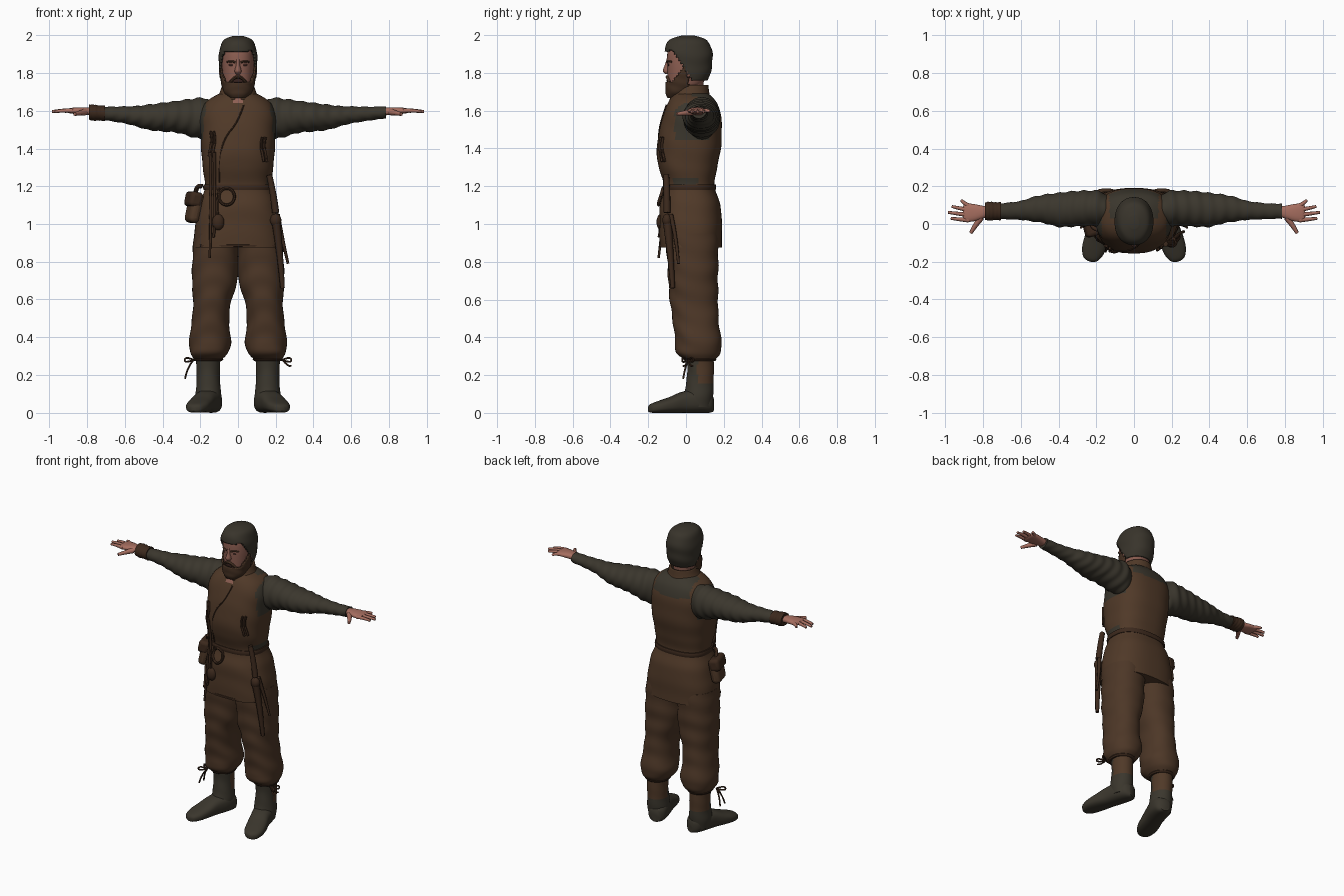
import bpy, bmesh
from math import sin, cos, pi, radians, copysign
from mathutils import Vector, Matrix
from mathutils.bvhtree import BVHTree

if "Cube" in bpy.data.objects:
    bpy.data.objects.remove(bpy.data.objects["Cube"])


def material(name, *rgb):
    m = bpy.data.materials.new(name)
    m.use_nodes = True
    m.diffuse_color = (*rgb, 1)
    bsdf = m.node_tree.nodes["Principled BSDF"]
    bsdf.inputs["Base Color"].default_value = (*rgb, 1)
    bsdf.inputs["Roughness"].default_value = 0.9
    return m


CLOTH = material("brown cloth", .08, .041, .021)
TROUSER = material("trouser brown", .074, .038, .02)
OLIVE = material("dark olive wool", .043, .037, .026)
LEATHER = material("dark leather", .045, .022, .012)
SKIN = material("hand skin", .38, .155, .115)
FACE = material("face skin", .27, .115, .085)
HAIR = material("dark hair", .04, .034, .024)
BEARD = material("brown beard", .055, .028, .015)
EYE = material("eye shadow", .06, .025, .02)


def finish(name, mesh, *mats, angle=45):
    ob = bpy.data.objects.new(name, mesh)
    bpy.context.collection.objects.link(ob)
    for m in mats:
        mesh.materials.append(m)
    bpy.ops.object.select_all(action="DESELECT")
    ob.select_set(True)
    bpy.context.view_layer.objects.active = ob
    bpy.ops.object.shade_smooth_by_angle(angle=radians(angle))
    return ob


def smooth_rows(rows, steps):
    rows = [Vector(r) for r in rows]
    last, out = len(rows) - 1, []
    for i in range(last):
        a, b, c, d = (rows[min(max(i + k, 0), last)] for k in (-1, 0, 1, 2))
        for j in range(steps):
            f = j / steps
            out.append(b + (c - a) * f / 2 + (2 * a - 5 * b + 4 * c - d) * f**2 / 2
                       + (3 * b - a - 3 * c + d) * f**3 / 2)
    return out + [rows[-1]]


PLACE = {"x": lambda t, u, v: (t, u, v),
         "y": lambda t, u, v: (u, t, v),
         "z": lambda t, u, v: (u, v, t)}


def loft(name, rows, *mats, axis="z", n=32, steps=5, power=2, fold=0, freq=60,
         rule=None, keep=None, matrix=None):
    """Rows are (position along axis, centre u, centre v, radius u, radius v)."""
    bm = bmesh.new()
    rings = []
    for t, u, v, ru, rv in smooth_rows(rows, steps):
        ring = []
        for k in range(n):
            a = 2 * pi * k / n
            g = 1 + fold * sin(freq * t + 2 * sin(a) + 1.5 * cos(2 * a))
            du, dv = (copysign(abs(w) ** (2 / power), w) for w in (cos(a), sin(a)))
            ring.append(bm.verts.new(PLACE[axis](
                t, u + max(ru, .002) * g * du, v + max(rv, .002) * g * dv)))
        rings.append(ring)
    for p, q in zip(rings, rings[1:]):
        for k in range(n):
            bm.faces.new((p[k], p[k - 1], q[k - 1], q[k]))
    bm.faces.new(rings[0])
    bm.faces.new(rings[-1])
    bmesh.ops.recalc_face_normals(bm, faces=bm.faces)
    for f in bm.faces:
        if rule:
            f.material_index = rule(f.calc_center_median())
    if keep:
        bad = [f for f in bm.faces if not keep(f.calc_center_median())]
        bmesh.ops.delete(bm, geom=bad, context="FACES")
    if matrix:
        bm.transform(matrix)
        bmesh.ops.recalc_face_normals(bm, faces=bm.faces)
    mesh = bpy.data.meshes.new(name)
    bm.to_mesh(mesh)
    bm.free()
    ob = finish(name, mesh, *mats)
    if keep:
        mod = ob.modifiers.new("thickness", "SOLIDIFY")
        mod.thickness, mod.offset = .012, -1
    return ob


def tube(name, pts, r, mat, taper=1):
    cu = bpy.data.curves.new(name, "CURVE")
    cu.dimensions, cu.bevel_depth, cu.bevel_resolution = "3D", r, 2
    cu.use_fill_caps = True
    s = cu.splines.new("NURBS")
    s.points.add(len(pts) - 1)
    for i, p in enumerate(pts):
        s.points[i].co = (*p, 1)
        s.points[i].radius = 1 + (taper - 1) * i / (len(pts) - 1)
    s.order_u, s.use_endpoint_u, s.resolution_u = 3, True, 6
    tmp = bpy.data.objects.new("path", cu)
    bpy.context.collection.objects.link(tmp)
    deps = bpy.context.evaluated_depsgraph_get()
    mesh = bpy.data.meshes.new_from_object(tmp.evaluated_get(deps))
    mesh.name = name
    bpy.data.objects.remove(tmp)
    mesh.materials.clear()
    return finish(name, mesh, mat)


def solid(name, kind, loc, size, mat, rot=(0, 0, 0), bevel=0):
    bm = bmesh.new()
    if kind == "box":
        bmesh.ops.create_cube(bm, size=1)
    else:
        bmesh.ops.create_uvsphere(bm, u_segments=16, v_segments=10, radius=.5)
    bmesh.ops.scale(bm, vec=size, verts=bm.verts)
    mesh = bpy.data.meshes.new(name)
    bm.to_mesh(mesh)
    bm.free()
    ob = finish(name, mesh, mat)
    ob.location, ob.rotation_euler = loc, rot
    if bevel:
        mod = ob.modifiers.new("rounding", "BEVEL")
        mod.width, mod.segments = bevel, 3
    return ob


def surface(ob):
    tree = BVHTree.FromPolygons([v.co for v in ob.data.vertices],
                                [p.vertices for p in ob.data.polygons])
    return lambda x, z, gap=.004: Vector(
        (x, tree.ray_cast(Vector((x, -1, z)), Vector((0, 1, 0)))[0].y - gap, z))


# Tunic: brown body, olive armholes and back yoke, open neck
def tunic_colour(c):
    x = abs(c.x)
    if c.y < 0 and c.z > 1.62 and x < (c.z - 1.61) * .5:
        return 2
    if x > .17 and c.z > 1.44 and -.06 < c.y < .16:
        return 1
    if c.y > .03 and c.z > 1.575 + x * .15 and x < .13:
        return 1
    return int(c.x > .1 and 1.19 < c.z < 1.24 and -.07 < c.y < .06)


tunic = loft("tunic", [
    (.875, 0, .025, .235, .165), (1, 0, .025, .225, .165), (1.1, 0, .022, .205, .16),
    (1.2, 0, .018, .175, .133), (1.3, 0, .01, .187, .155), (1.4, 0, .015, .195, .17),
    (1.5, 0, .025, .2, .165), (1.58, 0, .032, .2, .152), (1.64, 0, .035, .175, .13),
    (1.68, 0, .03, .12, .1), (1.7, 0, .03, .07, .07)],
    CLOTH, OLIVE, FACE, n=64, steps=7, power=2.5, fold=.006, freq=45, rule=tunic_colour)
front = surface(tunic)
loft("belt", [(1.18, 0, .018, .182, .139), (1.195, 0, .018, .185, .142),
              (1.21, 0, .018, .182, .139)], LEATHER, n=48, steps=2, power=2.5)
loft("collar", [(1.655, 0, .022, .125, .112), (1.69, 0, .024, .1, .1),
                (1.735, 0, .03, .084, .088)], CLOTH, n=48,
     keep=lambda c: 1.66 < c.z < 1.732 and not (c.y < 0 and abs(c.x) < .012 + (c.z - 1.66) * .5))
tube("front_seam", [front(x, z) for x, z in (
    (.03, 1.63), (0, 1.54), (-.07, 1.46), (-.1, 1.35), (-.1, 1.22))], .004, LEATHER)
tube("hem", [front(x, .885, .001) for x in (-.2, -.1, 0, .1, .2)], .006, LEATHER)

# Neck, head and facial features
loft("neck", [(1.62, 0, .03, .068, .068), (1.7, 0, .025, .062, .066),
              (1.78, 0, .03, .062, .066)], FACE)
HEAD = [(1.675, 0, -.055, .03, .03), (1.7, 0, -.035, .058, .06), (1.74, 0, -.005, .074, .09),
        (1.8, 0, .008, .083, .106), (1.86, 0, .012, .086, .112), (1.92, 0, .012, .081, .108),
        (1.965, 0, .01, .058, .08), (1.985, 0, .01, .01, .02)]
head = loft("head", HEAD, FACE, n=40, power=2.2)
face = surface(head)


def shell(grow, lift):
    return [(1.8 + (t - 1.8) * lift, u, v, a + grow, b + grow) for t, u, v, a, b in HEAD]


def hairline(c):
    back = min(max((c.y + .075) / .11, 0), 1)
    return c.z > 1.91 - .15 * back + .12 * max(c.x, 0) * (1 - back)


loft("hair", shell(.016, 1.065), HAIR, n=64, steps=8, power=2.2, fold=.014, freq=70,
     keep=hairline)
loft("beard", shell(.013, 1.06), BEARD, n=64, steps=8, power=2.2, fold=.012, freq=130,
     keep=lambda c: c.y < .012 and c.z < 1.752 + max(0, c.y + .075) * 1.3)
loft("nose", [(1.875, 0, -.09, .009, .012), (1.84, 0, -.095, .011, .018),
              (1.81, 0, -.1, .018, .022), (1.793, 0, -.095, .01, .012)], FACE, n=16)
tube("moustache", [face(x, z, .003) for x, z in (
    (-.042, 1.75), (-.022, 1.774), (0, 1.78), (.022, 1.774), (.042, 1.75))], .009, BEARD)
tube("lips", [face(x, 1.758, .002) for x in (-.022, 0, .022)], .007, EYE)
for s, side in ((1, "left"), (-1, "right")):
    solid(side + "_eye", "ball", face(.035 * s, 1.843, 0), (.03, .008, .012), EYE)
    tube(side + "_brow", [face(x * s, z, 0) for x, z in (
        (.014, 1.856), (.034, 1.866), (.058, 1.858))], .006, BEARD)
    solid(side + "_ear", "ball", (.09 * s, .02, 1.81), (.02, .04, .068), FACE,
          (radians(-12), 0, 0))

# Arms and hands
FINGERS = (("index", .02, .03, .97), ("middle", .048, .062, .985),
           ("ring", .074, .093, .965), ("little", .096, .126, .915))
for s, side in ((1, "left"), (-1, "right")):
    flip = Matrix.Scale(s, 4, (1, 0, 0))
    loft(side + "_sleeve", [
        (.13, .07, 1.56, .07, .085), (.18, .082, 1.56, .092, .108), (.24, .083, 1.562, .094, .102),
        (.32, .08, 1.568, .094, .085), (.4, .075, 1.566, .09, .076), (.48, .08, 1.566, .075, .066),
        (.55, .077, 1.572, .062, .052), (.6, .072, 1.578, .05, .045), (.7, .068, 1.585, .042, .036),
        (.785, .068, 1.592, .04, .032)], OLIVE, axis="x", n=40, steps=7,
        fold=.035, freq=95, matrix=flip)
    loft(side + "_palm", [
        (.77, .066, 1.595, .026, .02), (.81, .062, 1.598, .036, .02), (.85, .06, 1.6, .046, .018),
        (.89, .06, 1.6, .048, .014), (.905, .06, 1.6, .036, .008)],
        SKIN, axis="x", n=24, power=2.4, matrix=flip)
    for finger, y0, y1, tip in FINGERS:
        tube(f"{side}_{finger}_finger", [
            (.875 * s, y0, 1.6), ((tip + .89) / 2 * s, (y0 + y1) / 2, 1.603), (tip * s, y1, 1.595)],
            .0125, SKIN, .6)
    tube(side + "_thumb", [(.81 * s, .035, 1.593), (.84 * s, -.005, 1.588),
                           (.865 * s, -.048, 1.582)], .018, SKIN, .5)
loft("right_wrist_wrap", [(-.79, .068, 1.592, .046, .04), (-.765, .068, 1.59, .05, .043),
                          (-.735, .068, 1.588, .047, .04), (-.705, .068, 1.586, .048, .042)],
     LEATHER, axis="x", fold=.03, freq=300)

# Trousers, ankle wraps and boots
for s, side in ((1, "left"), (-1, "right")):
    flip = Matrix.Scale(s, 4, (1, 0, 0))
    loft(side + "_trouser_leg", [
        (.95, .112, .03, .122, .14), (.8, .12, .036, .122, .135), (.69, .124, .038, .12, .131),
        (.6, .136, .042, .102, .128), (.5, .145, .05, .098, .122), (.42, .148, .06, .107, .122),
        (.36, .148, .066, .11, .123), (.315, .153, .066, .1, .117), (.285, .158, .072, .076, .085)],
        TROUSER, n=40, steps=6, power=2.2, fold=.02, freq=50, matrix=flip)
    loft(side + "_boot_shaft", [
        (.3, .158, .075, .067, .073), (.22, .158, .077, .062, .07), (.14, .157, .072, .064, .074),
        (.08, .157, .065, .068, .078), (.03, .157, .065, .06, .07)], CLOTH, OLIVE, n=40, fold=.012,
        rule=lambda c: int(c.z < .16 or c.y < .06), matrix=flip)
    turn = flip @ Matrix.Translation((.16, .04, 0)) @ Matrix.Rotation(radians(17), 4, "Z")
    loft(side + "_boot_foot", [
        (.105, 0, .045, .03, .04), (.08, 0, .055, .055, .055), (.02, 0, .062, .066, .062),
        (-.06, 0, .056, .062, .056), (-.13, .002, .042, .064, .042), (-.19, .002, .032, .06, .032),
        (-.235, .002, .024, .04, .023), (-.25, .002, .02, .012, .012)],
        OLIVE, axis="y", n=32, power=2.6, matrix=turn)
    loft(side + "_knee_tie", [(.274, .158, .073, .073, .08), (.283, .158, .073, .08, .088),
                              (.292, .158, .073, .076, .084)], LEATHER, steps=2, matrix=flip)
# Tie bows
for s, side, drop in ((-1, "right", .1), (1, "left", .03)):
    knot = Vector((.235 * s, .01, .28))
    for i, way in enumerate((-1, 1)):
        tube(f"{side}_bow_loop_{i}", [knot, knot + Vector((.045 * s, way * .03, .02)),
             knot + Vector((.05 * s, way * .03, -.02)), knot], .005, LEATHER)
        tube(f"{side}_bow_end_{i}", [knot, knot + Vector((.035 * s, way * .015, -.04)),
             knot + Vector((.045 * s, way * .025, -drop))], .005, LEATHER)

# Chest laces
for s, side, top in ((-1, "right", 1.49), (1, "left", 1.46)):
    for i, dx in enumerate((.125, .142)):
        tube(f"{side}_chest_lace_{i}", [front(s * (dx + w), top - d, .01) for d, w in (
            (0, .004), (.04, -.006), (.09, .005), (.13, .012))], .007, LEATHER)

# Hip pouch with flap
solid("hip_pouch", "box", (-.232, 0, 1.085), (.06, .13, .16), CLOTH, (0, radians(12), radians(15)), .025)
solid("pouch_flap", "box", (-.235, 0, 1.13), (.07, .138, .08), LEATHER, (0, radians(12), radians(15)), .02)
tube("pouch_loop", [(-.19, -.03, 1.2), (-.225, -.02, 1.21), (-.225, .01, 1.15)], .012, LEATHER)

# Belt ring, hanging strap and small purse
ring = [front(-.06 + .042 * cos(a), 1.145 + .045 * sin(a), .01)
        for a in (2 * pi * k / 16 for k in range(17))]
tube("belt_ring", ring, .008, LEATHER)
for i, (x, end) in enumerate(((-.145, .82), (-.125, .93))):
    tube(f"hanging_strap_{i}", [front(x, z, .012) for z in (1.38, 1.22, 1.1, .95)]
         + [Vector((x - .005, -.145, end))], .009, LEATHER, .7)
solid("small_purse", "ball", front(-.105, 1.01, .005), (.065, .045, .085), LEATHER)
tube("purse_cord", [front(x, z, .008) for x, z in ((-.1, 1.19), (-.115, 1.1), (-.105, 1.04))],
     .006, LEATHER)

# Sheathed knife on the left hip
tube("knife_handle", [(.165, -.105, 1.26), (.185, -.1, 1.18), (.2, -.1, 1.06)], .016, LEATHER, 1.2)
solid("knife_guard", "ball", (.2, -.1, 1.02), (.06, .05, .07), LEATHER)
tube("knife_sheath", [(.2, -.1, 1.02), (.22, -.085, .88), (.236, -.07, .66)], .024, LEATHER, .5)
tube("sheath_strap", [(.21, -.08, 1.05), (.235, -.05, .92), (.265, -.04, .79)], .012, LEATHER, .6)
